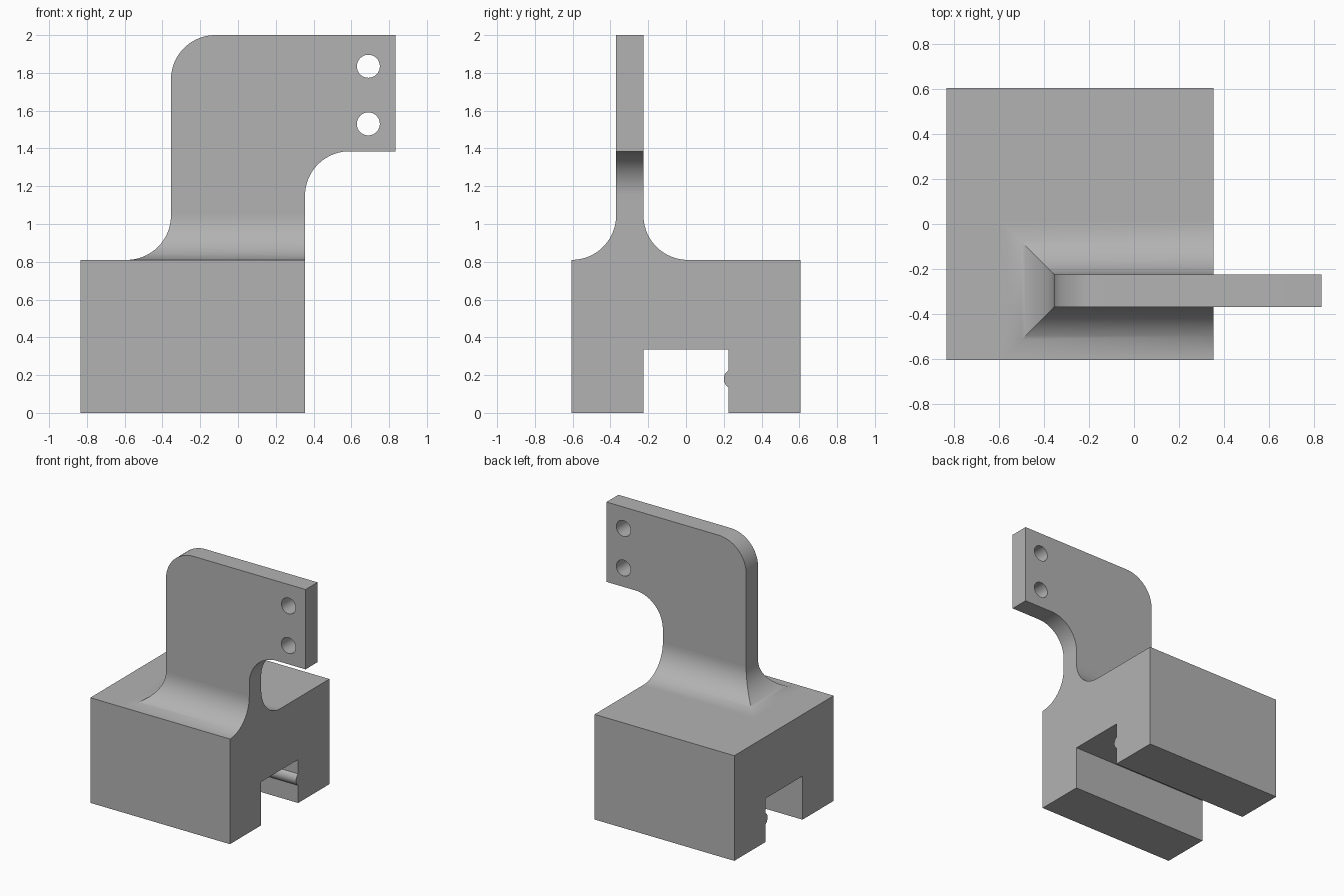
import bpy
import bmesh
from math import sin, cos, pi
from mathutils import Matrix

cube = bpy.data.objects.get("Cube")
if cube:
    bpy.data.objects.remove(cube, do_unlink=True)

LEFT, RIGHT, ARM_END = -0.835, 0.355, 0.835    # x limits
DEPTH, DECK, TOP = 0.605, 0.81, 2.0            # half depth of the base, its top, total height
STEM, FRONT, BACK = -0.355, -0.37, -0.225      # stem edge and plate faces
R = 0.235                                      # shared fillet radius
ARM_Z = 1.385

grey = bpy.data.materials.new("plain grey")
grey.use_nodes = True
colour = (0.45, 0.45, 0.45, 1)
grey.diffuse_color = colour
grey.node_tree.nodes["Principled BSDF"].inputs["Base Color"].default_value = colour


def arc(cx, cy, r, start, end, steps=20):
    angles = [start + (end - start) * i / steps for i in range(steps + 1)]
    return [(cx + r * cos(a), cy + r * sin(a)) for a in angles]


def finish(name, mesh):
    ob = bpy.data.objects.new(name, mesh)
    bpy.context.collection.objects.link(ob)
    mesh.materials.clear()
    mesh.materials.append(grey)
    bpy.ops.object.select_all(action='DESELECT')
    ob.select_set(True)
    bpy.context.view_layer.objects.active = ob
    bpy.ops.object.shade_smooth_by_angle(angle=pi / 6)
    return ob


def extrude_outlines(name, outlines, thickness, matrix):
    """Fill closed outlines (inner ones become holes) and give them thickness."""
    curve = bpy.data.curves.new(name, 'CURVE')
    curve.dimensions = '2D'
    curve.fill_mode = 'BOTH'
    curve.extrude = thickness / 2
    for points in outlines:
        spline = curve.splines.new('POLY')
        spline.points.add(len(points) - 1)
        for p, (u, v) in zip(spline.points, points):
            p.co = (u, v, 0, 1)
        spline.use_cyclic_u = True
    temp = bpy.data.objects.new(name + "_outline", curve)
    bpy.context.collection.objects.link(temp)
    deps = bpy.context.evaluated_depsgraph_get()
    mesh = bpy.data.meshes.new_from_object(temp.evaluated_get(deps))
    bpy.data.objects.remove(temp, do_unlink=True)
    bpy.data.curves.remove(curve)
    mesh.name = name
    mesh.transform(matrix)
    bm = bmesh.new()
    bm.from_mesh(mesh)
    bmesh.ops.remove_doubles(bm, verts=bm.verts, dist=1e-5)
    bmesh.ops.dissolve_limit(bm, angle_limit=0.001, verts=bm.verts, edges=bm.edges)
    bmesh.ops.recalc_face_normals(bm, faces=bm.faces)
    bm.to_mesh(mesh)
    bm.free()
    return finish(name, mesh)


# Base block: slotted profile with a small snap ridge, run along x
slot, slot_top = 0.225, 0.335
ridge = arc(0.253, 0.18, 0.053, pi - 1.01, pi + 1.01, 12)
base = [(-DEPTH, 0), (-slot, 0), (-slot, slot_top), (slot, slot_top), *ridge,
        (slot, 0), (DEPTH, 0), (DEPTH, DECK), (-DEPTH, DECK)]
along_x = Matrix(((0, 0, 1, (LEFT + RIGHT) / 2), (1, 0, 0, 0), (0, 1, 0, 0), (0, 0, 0, 1)))
extrude_outlines("base_block", [base], RIGHT - LEFT, along_x)

# Upright plate with side arm, rounded corners and two bolt holes
plate = [(STEM, DECK + R), (RIGHT, DECK + R),
         *arc(RIGHT + R, ARM_Z - R, R, pi, pi / 2),
         (ARM_END, ARM_Z), (ARM_END, TOP),
         *arc(STEM + R, TOP - R, R, pi / 2, pi)]
holes = [arc(0.69, z, 0.061, 0, 2 * pi, 32)[:-1] for z in (1.53, 1.835)]
along_y = Matrix(((1, 0, 0, 0), (0, 0, -1, (FRONT + BACK) / 2), (0, 1, 0, 0), (0, 0, 0, 1)))
extrude_outlines("upright_plate", [plate, *holes], BACK - FRONT, along_y)

# Flared foot: rectangular rings sweeping inward on three sides, flush on the fourth
bm = bmesh.new()
rings = []
for off, z in arc(R, DECK + R, R, -pi / 2, -pi):
    corners = [(RIGHT, FRONT - off), (RIGHT, BACK + off),
               (STEM - off, BACK + off), (STEM - off, FRONT - off)]
    rings.append([bm.verts.new((x, y, z)) for x, y in corners])
for low, high in zip(rings, rings[1:]):
    for i in range(4):
        j = (i + 1) % 4
        bm.faces.new((low[i], low[j], high[j], high[i]))
foot = bpy.data.meshes.new("flared_foot")
bm.to_mesh(foot)
bm.free()
finish("flared_foot", foot)
